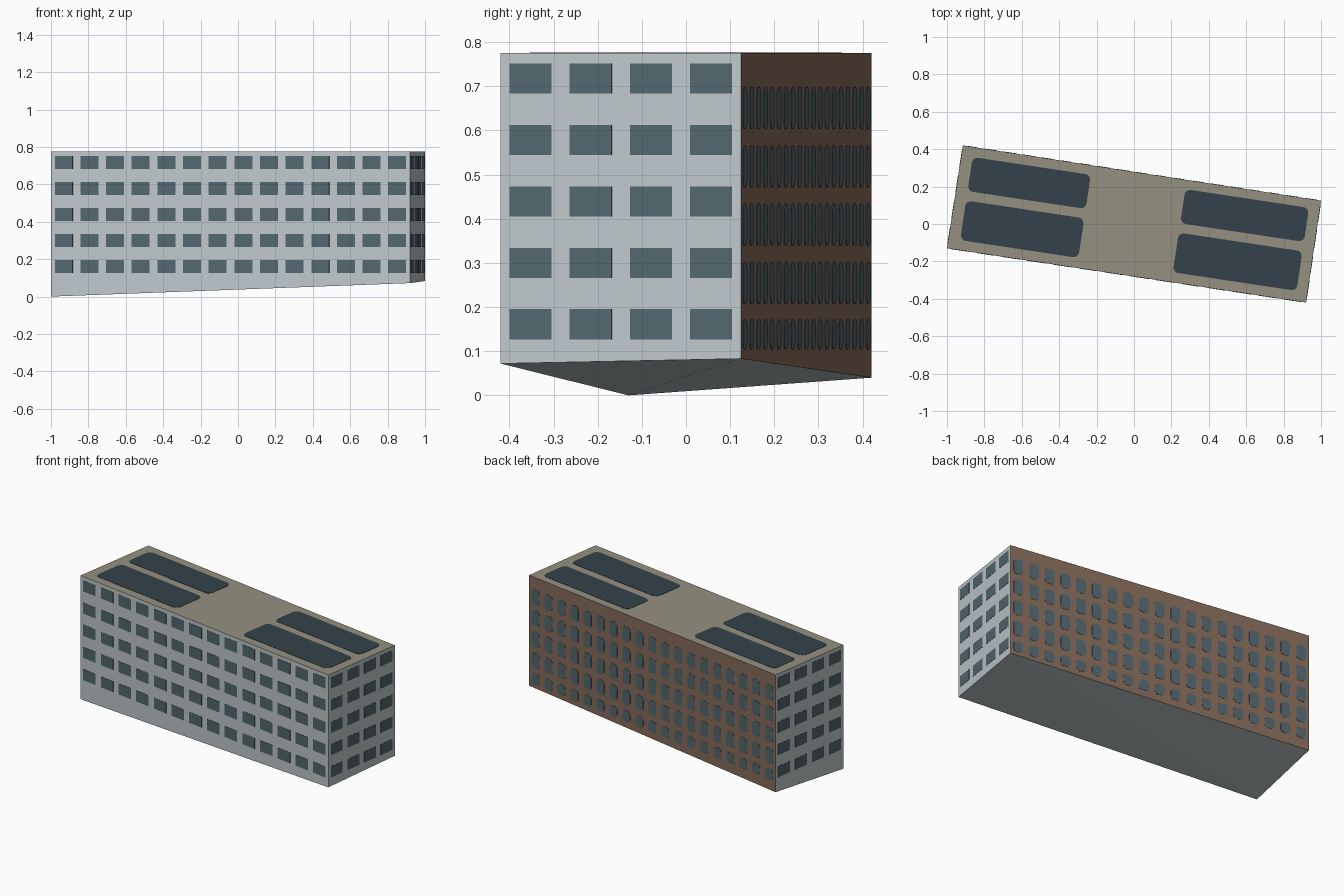
import bpy
import bmesh
from math import cos, sin, pi
from mathutils import Vector

if "Cube" in bpy.data.objects:
    bpy.data.objects.remove(bpy.data.objects["Cube"], do_unlink=True)


def material(name, srgb):
    color = [(c / 255) ** 2.2 for c in srgb] + [1]
    mat = bpy.data.materials.new(name)
    mat.use_nodes = True
    mat.diffuse_color = color
    mat.node_tree.nodes["Principled BSDF"].inputs["Base Color"].default_value = color
    return mat


PALE = material("pale wall", (190, 199, 203))
BROWN = material("brown wall", (134, 108, 91))
ROOF = material("roof beige", (148, 143, 128))
GLASS = material("window glass", (83, 103, 110))
DARK = material("roof panel dark", (55, 67, 76))

TOP = 0.775
# Footprint corners with the sloping ground height in z
A, B, C, D = (Vector(p) for p in (
    (-1, -0.13, 0), (0.92, -0.42, 0.072), (1, 0.125, 0.083), (-0.915, 0.42, 0.04)))


def finish(bm, name, mats):
    mesh = bpy.data.meshes.new(name)
    bm.to_mesh(mesh)
    bm.free()
    for mat in mats:
        mesh.materials.append(mat)
    obj = bpy.data.objects.new(name, mesh)
    bpy.context.collection.objects.link(obj)
    return obj


def add_plate(bm, origin, u, v, rect, radius, steps=4):
    """Thin rounded rectangle on the plane of unit axes u and v."""
    u0, u1, v0, v1 = rect
    points = []
    if radius:
        centres = ((u1 - radius, v1 - radius), (u0 + radius, v1 - radius),
                   (u0 + radius, v0 + radius), (u1 - radius, v0 + radius))
        for quarter, (cu, cv) in enumerate(centres):
            for i in range(steps + 1):
                a = (quarter + i / steps) * pi / 2
                points.append((cu + radius * cos(a), cv + radius * sin(a)))
    else:
        points = [(u1, v1), (u0, v1), (u0, v0), (u1, v0)]
    lift = u.cross(v) * 0.0015
    base = [bm.verts.new(origin + u * a + v * b) for a, b in points]
    face = [bm.verts.new(vert.co + lift) for vert in base]
    bm.faces.new(face)
    for i in range(len(base)):
        j = (i + 1) % len(base)
        bm.faces.new((base[i], base[j], face[j], face[i]))


def window_grid(name, start, end, columns, rows, fill, radius=0):
    """Rows of windows along one wall; rows are (bottom, top) heights."""
    origin = Vector((start.x, start.y, 0))
    along = Vector((end.x, end.y, 0)) - origin
    pitch = along.length / columns
    bm = bmesh.new()
    for low, high in rows:
        for i in range(columns):
            left = (i + 0.5 - fill / 2) * pitch
            add_plate(bm, origin, along.normalized(), Vector((0, 0, 1)),
                      (left, left + fill * pitch, low, high), radius)
    return finish(bm, name, [GLASS])


# Building block: pale walls, brown back, beige roof
bm = bmesh.new()
low = [bm.verts.new(p) for p in (A, B, C, D)]
high = [bm.verts.new((p.x, p.y, TOP)) for p in (A, B, C, D)]
for i in range(4):
    j = (i + 1) % 4
    wall = bm.faces.new((low[i], low[j], high[j], high[i]))
    wall.material_index = 1 if i == 2 else 0
bm.faces.new(high).material_index = 2
bm.faces.new((low[0], low[2], low[1]))
bm.faces.new((low[0], low[3], low[2]))
finish(bm, "building_block", [PALE, BROWN, ROOF])

# Square windows on the front and both ends
square_rows = [(0.127 + 0.139 * i, 0.195 + 0.139 * i) for i in range(5)]
window_grid("front_windows", A, B, 14, square_rows, 0.70)
window_grid("left_end_windows", B, C, 4, square_rows, 0.70)
window_grid("right_end_windows", D, A, 4, square_rows, 0.70)

# Rounded windows on the back, the lowest row shorter
round_rows = [(0.104, 0.172)] + [(0.207 + 0.132 * i, 0.302 + 0.132 * i) for i in range(4)]
window_grid("back_windows", C, D, 19, round_rows, 0.6, 0.02)

# Four rounded dark panels on the roof
bm = bmesh.new()
origin = Vector((A.x, A.y, TOP))
u = Vector((B.x - A.x, B.y - A.y, 0)).normalized()
v = Vector((D.x - A.x, D.y - A.y, 0)).normalized()
v = (v - u * v.dot(u)).normalized()
for u0, u1 in ((0.063, 0.702), (1.213, 1.882)):
    for v0, v1 in ((0.054, 0.268), (0.319, 0.503)):
        add_plate(bm, origin, u, v, (u0, u1, v0, v1), 0.03)
finish(bm, "roof_panels", [DARK])
